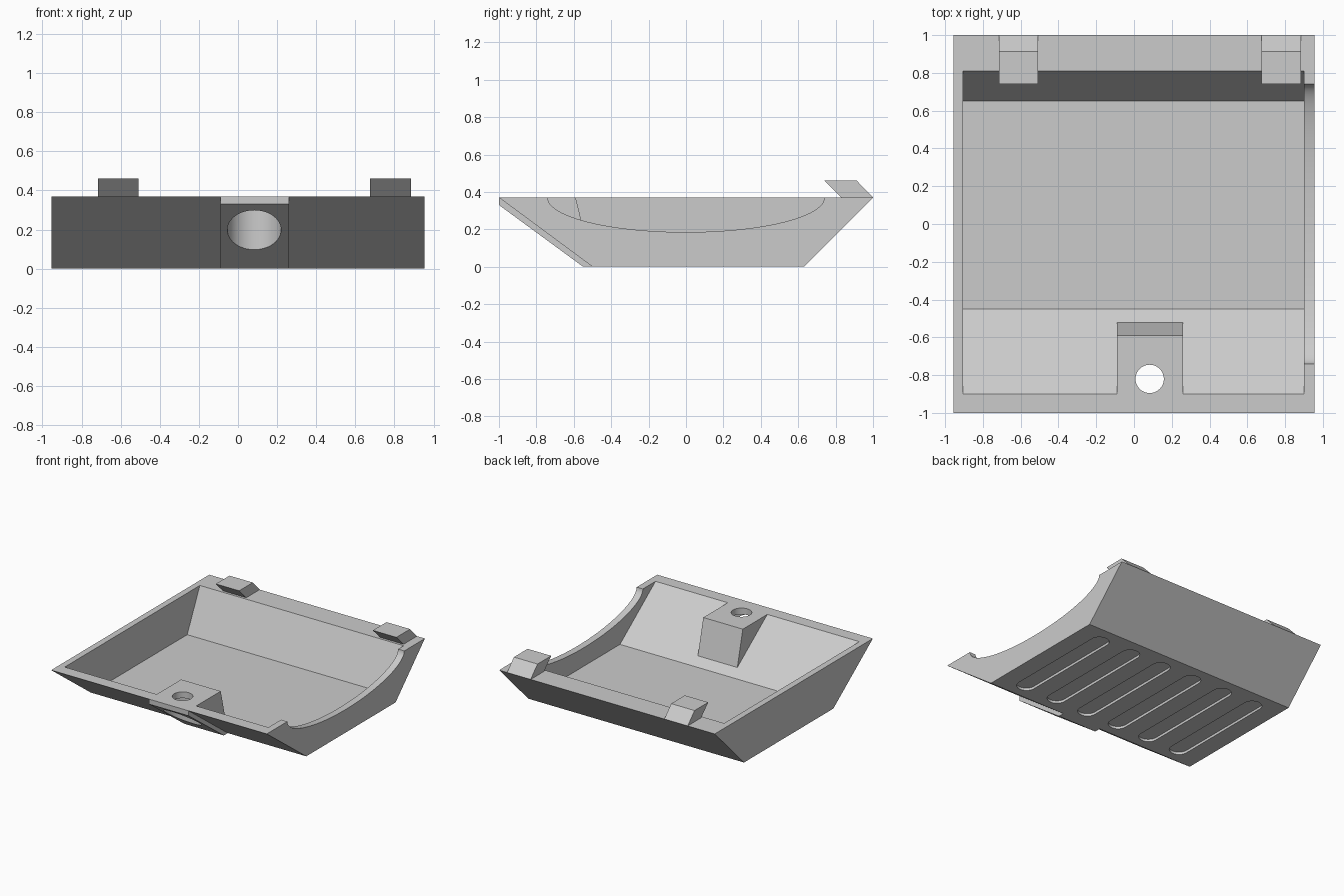
import bpy, bmesh, math
from mathutils import Matrix, Vector

if "Cube" in bpy.data.objects:
    bpy.data.objects.remove(bpy.data.objects["Cube"], do_unlink=True)

grey = bpy.data.materials.new("light_grey")
grey.use_nodes = True
grey.diffuse_color = (0.6, 0.6, 0.6, 1)
grey.node_tree.nodes["Principled BSDF"].inputs["Base Color"].default_value = (0.6, 0.6, 0.6, 1)


def prism(name, outline, start, depth):
    """Extrude a closed outline of 3D points along the depth vector."""
    bm = bmesh.new()
    verts = [bm.verts.new(Vector(p) + Vector(start)) for p in outline]
    face = bm.faces.new(verts)
    geom = bmesh.ops.extrude_face_region(bm, geom=[face])["geom"]
    bmesh.ops.translate(bm, vec=depth, verts=[g for g in geom if isinstance(g, bmesh.types.BMVert)])
    bmesh.ops.recalc_face_normals(bm, faces=bm.faces)
    mesh = bpy.data.meshes.new(name)
    bm.to_mesh(mesh)
    bm.free()
    mesh.materials.append(grey)
    obj = bpy.data.objects.new(name, mesh)
    bpy.context.collection.objects.link(obj)
    return obj


def side_prism(name, yz, x0, x1):
    return prism(name, [(0, y, z) for y, z in yz], (x0, 0, 0), (x1 - x0, 0, 0))


def ellipse(a, b, count=64):
    steps = [2 * math.pi * i / count for i in range(count)]
    return [(a * math.cos(t), b * math.sin(t)) for t in steps]


def bore(name, radius, z0, z1):
    ring = [(x, y, 0) for x, y in ellipse(radius, radius, 48)]
    return prism(name, ring, (HOLE_X, HOLE_Y, z0), (0, 0, z1 - z0))


def slot(name, x, y, half, radius):
    """Rounded groove cutter that reaches just above the underside."""
    ring = [(px, py + math.copysign(half - radius, py), 0)
            for px, py in (( radius * math.cos(t), radius * math.sin(t))
                           for t in (2 * math.pi * (i + 0.5) / 40 for i in range(40)))]
    return prism(name, ring, (x, y, -0.05), (0, 0, 0.05 + GROOVE))


def combine(target, tool, operation):
    tool.hide_render = True
    mod = target.modifiers.new(tool.name, "BOOLEAN")
    mod.operation, mod.object, mod.solver = operation, tool, "EXACT"
    bpy.ops.object.select_all(action="DESELECT")
    target.select_set(True)
    bpy.context.view_layer.objects.active = target
    bpy.ops.object.modifier_apply(modifier=mod.name)
    bpy.data.objects.remove(tool, do_unlink=True)


RIM = 0.37
FLOOR = 0.037
GROOVE = 0.02
HALF_X = 0.955
HOLE_X, HOLE_Y = 0.083, -0.82

# Tray shell with sloped front and back
tray = side_prism("tray", [(-1, RIM), (-0.5, 0), (0.63, 0), (1, RIM)], -HALF_X, HALF_X)
cavity = side_prism("cavity", [(-0.9, 0.5), (-0.9, RIM), (-0.45, FLOOR), (0.65, FLOOR),
                               (0.81, RIM), (0.81, 0.5)], -0.905, 0.9)
combine(tray, cavity, "DIFFERENCE")

# Screw boss through the front wall
boss = side_prism("screw_boss", [(-1, RIM), (-1, 0.33), (-0.55, 0), (-0.5, 0),
                                 (-0.52, 0.085), (-0.59, RIM)], -0.09, 0.26)
combine(tray, boss, "UNION")
combine(tray, bore("counterbore", 0.1375, -0.1, 0.32), "DIFFERENCE")
combine(tray, bore("screw_hole", 0.075, 0.2, 0.5), "DIFFERENCE")

# Shallow curved cutout in one side wall
arc = side_prism("side_cutout", [(y, z + RIM) for y, z in ellipse(0.74, 0.185, 96)], 0.85, 1.1)
combine(tray, arc, "DIFFERENCE")

# Grooves on the underside
for i in range(6):
    combine(tray, slot(f"groove_{i}", (i - 2.5) * 0.293, 0.06, 0.49, 0.072), "DIFFERENCE")

bpy.ops.object.shade_smooth_by_angle(angle=math.radians(25))

# Hooked tabs on the back rim
for name, x0, x1 in (("right_tab", -0.715, -0.508), ("left_tab", 0.676, 0.885)):
    side_prism(name, [(0.74, 0.46), (0.913, 0.46), (1, RIM), (0.83, RIM)], x0, x1)
